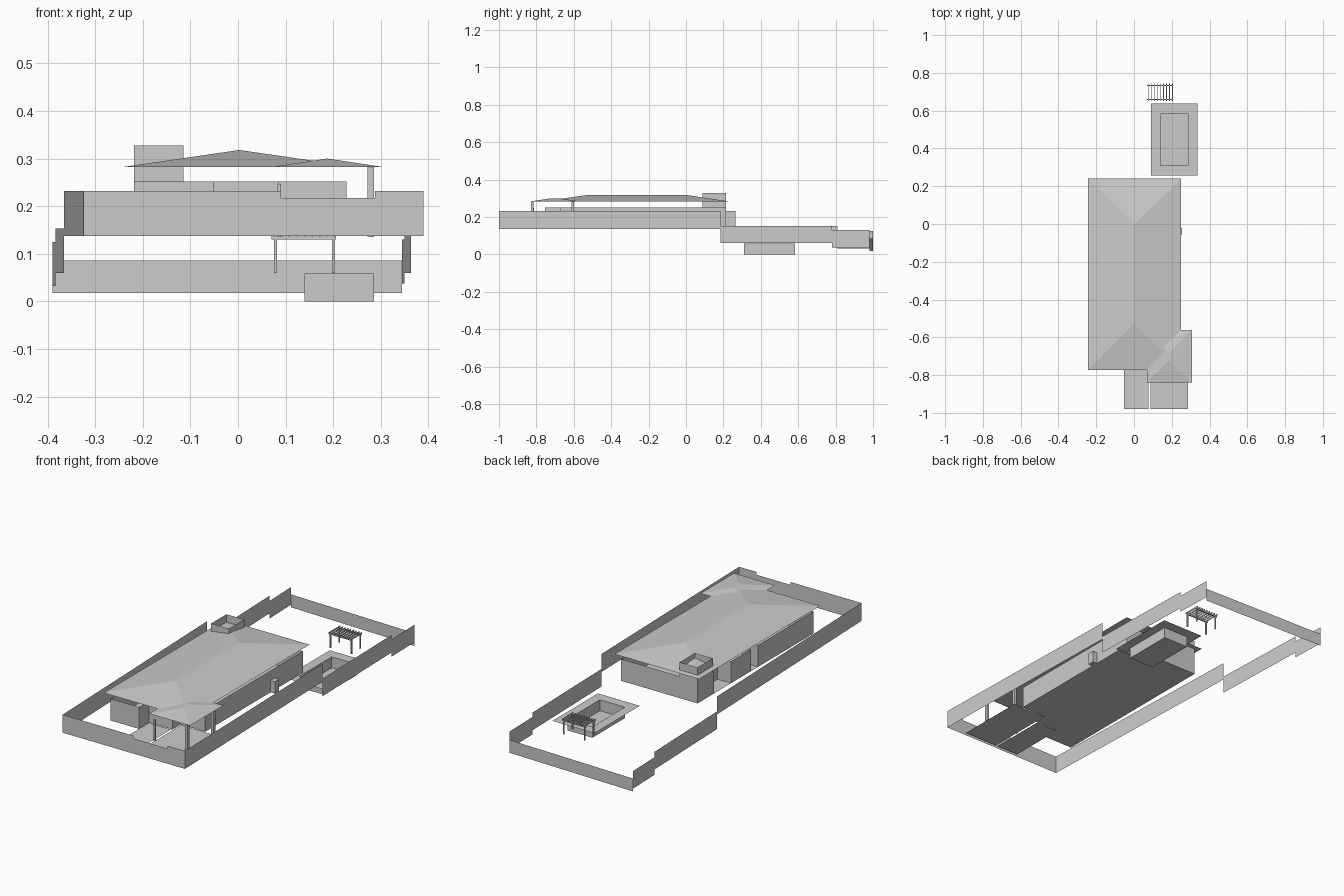
import bpy
import bmesh

old = bpy.data.objects.get("Cube")
if old:
    bpy.data.objects.remove(old, do_unlink=True)

grey = bpy.data.materials.new("plain grey")
grey.use_nodes = True
COLOR = (0.6, 0.6, 0.6, 1)
grey.diffuse_color = COLOR
grey.node_tree.nodes["Principled BSDF"].inputs["Base Color"].default_value = COLOR


def build(name, verts, faces):
    mesh = bpy.data.meshes.new(name)
    mesh.from_pydata(verts, [], faces)
    mesh.materials.append(grey)
    obj = bpy.data.objects.new(name, mesh)
    bpy.context.collection.objects.link(obj)
    return obj


def strip(name, path, z0, z1, closed=False):
    """Thin upright wall along a plan path."""
    n = len(path)
    verts = [(x, y, z) for x, y in path for z in (z0, z1)]
    faces = []
    for i in range(n if closed else n - 1):
        j = (i + 1) % n
        faces.append((2 * i, 2 * j, 2 * j + 1, 2 * i + 1))
    return build(name, verts, faces)


def slab(name, path, z):
    """Flat sheet from a plan outline."""
    return build(name, [(x, y, z) for x, y in path], [tuple(range(len(path)))])


def rect(x0, x1, y0, y1):
    return [(x0, y0), (x1, y0), (x1, y1), (x0, y1)]


def box(name, x0, x1, y0, y1, z0, z1):
    verts = [(x, y, z) for z in (z0, z1) for x, y in rect(x0, x1, y0, y1)]
    sides = [(i, (i + 1) % 4, (i + 1) % 4 + 4, i + 4) for i in range(4)]
    return build(name, verts, [(3, 2, 1, 0), (4, 5, 6, 7)] + sides)


def hip_roof(name, x0, x1, y0, y1, ridge0, ridge1, eave, top):
    mid = (x0 + x1) / 2
    verts = [(x, y, eave) for x, y in rect(x0, x1, y0, y1)]
    verts += [(mid, ridge0, top), (mid, ridge1, top)]
    faces = [(0, 1, 4), (1, 2, 5, 4), (2, 3, 5), (3, 0, 4, 5), (3, 2, 1, 0)]
    return build(name, verts, faces)


# Boundary walls, stepping down towards the back
GROUND, EAVE = 0.137, 0.282


def left_edge(y):
    return (-0.325 - 0.0325 * (y + 1), y)


def right_edge(y):
    return (0.39 - 0.0227 * (y + 1), y)


for side, edge, steps in (
        ("left", left_edge, ((-1, 0.265, GROUND, 0.232), (0.265, 0.81, 0.06, 0.153),
                             (0.81, 1, 0.032, 0.125))),
        ("right", right_edge, ((-1, 0.185, GROUND, 0.232), (0.185, 0.78, 0.06, 0.153),
                               (0.78, 0.98, 0.038, 0.13)))):
    for i, (ya, yb, z0, z1) in enumerate(steps):
        strip(f"{side}_boundary_wall_{i + 1}", [edge(ya), edge(yb)], z0, z1)
strip("back_boundary_wall", [left_edge(1), right_edge(0.98)], 0.018, 0.086)
strip("front_boundary_wall_left", [(-0.325, -1), (0.09, -1)], GROUND, 0.232)
strip("front_gate", [(0.09, -1), (0.288, -1)], GROUND, 0.217)
strip("front_boundary_wall_right", [(0.288, -1), (0.39, -1)], GROUND, 0.232)

# House walls with entrance, garage and side recesses
plan = [(-0.218, -0.755), (-0.05, -0.755), (-0.05, -0.67), (0.085, -0.67),
        (0.085, -0.6), (0.228, -0.6), (0.228, 0.215), (-0.218, 0.215),
        (-0.218, 0.077), (-0.14, 0.077), (-0.14, -0.065), (-0.218, -0.065),
        (-0.218, -0.23), (-0.17, -0.23), (-0.17, -0.29), (-0.218, -0.29)]
strip("house_walls", plan, GROUND, 0.252, closed=True)
slab("house_floor", [p for i, p in enumerate(plan) if i < 8], GROUND)
strip("chimney", rect(-0.218, -0.114, 0.088, 0.215), GROUND, 0.327, closed=True)
box("side_cabinet", 0.228, 0.254, -0.055, -0.02, 0.137, 0.2)

# Paving at the front
slab("entrance_path", rect(-0.052, 0.077, -0.98, -0.67), 0.135)
slab("driveway", rect(0.088, 0.285, -0.98, -0.6), 0.135)

# Roofs and carport posts
hip_roof("main_roof", -0.244, 0.25, -0.772, 0.24, -0.525, 0, EAVE, 0.318)
hip_roof("carport_roof", 0.068, 0.307, -0.84, -0.56, -0.72, -0.68, EAVE, 0.3)
for name, y in (("front", -0.822), ("back", -0.605)):
    box(f"carport_post_{name}", 0.272, 0.286, y - 0.007, y + 0.007, 0.135, EAVE)
box("entrance_post", 0.083, 0.09, -0.822, -0.812, 0.135, 0.247)

# Pool deck with an open basin
outer = rect(0.09, 0.335, 0.257, 0.637)
inner = rect(0.14, 0.286, 0.31, 0.582)
deck = [(x, y, 0.058) for x, y in outer + inner]
build("pool_deck", deck, [(i, (i + 1) % 4, (i + 1) % 4 + 4, i + 4) for i in range(4)])
strip("pool_sides", inner, 0, 0.058, closed=True)
slab("pool_bottom", inner, 0)

# Pergola
for j, y in enumerate((0.66, 0.733)):
    box(f"pergola_beam_{j + 1}", 0.07, 0.206, y - 0.003, y + 0.003, 0.13, 0.138)
    for i, x in enumerate((0.079, 0.201)):
        box(f"pergola_post_{j + 1}_{i + 1}", x - 0.003, x + 0.003,
            y - 0.003, y + 0.003, 0.06, 0.13)
SLATS = 9
for i in range(SLATS):
    x = 0.076 + i * 0.128 / (SLATS - 1)
    box(f"pergola_slat_{i + 1}", x - 0.0015, x + 0.0015, 0.65, 0.743, 0.136, 0.144)
